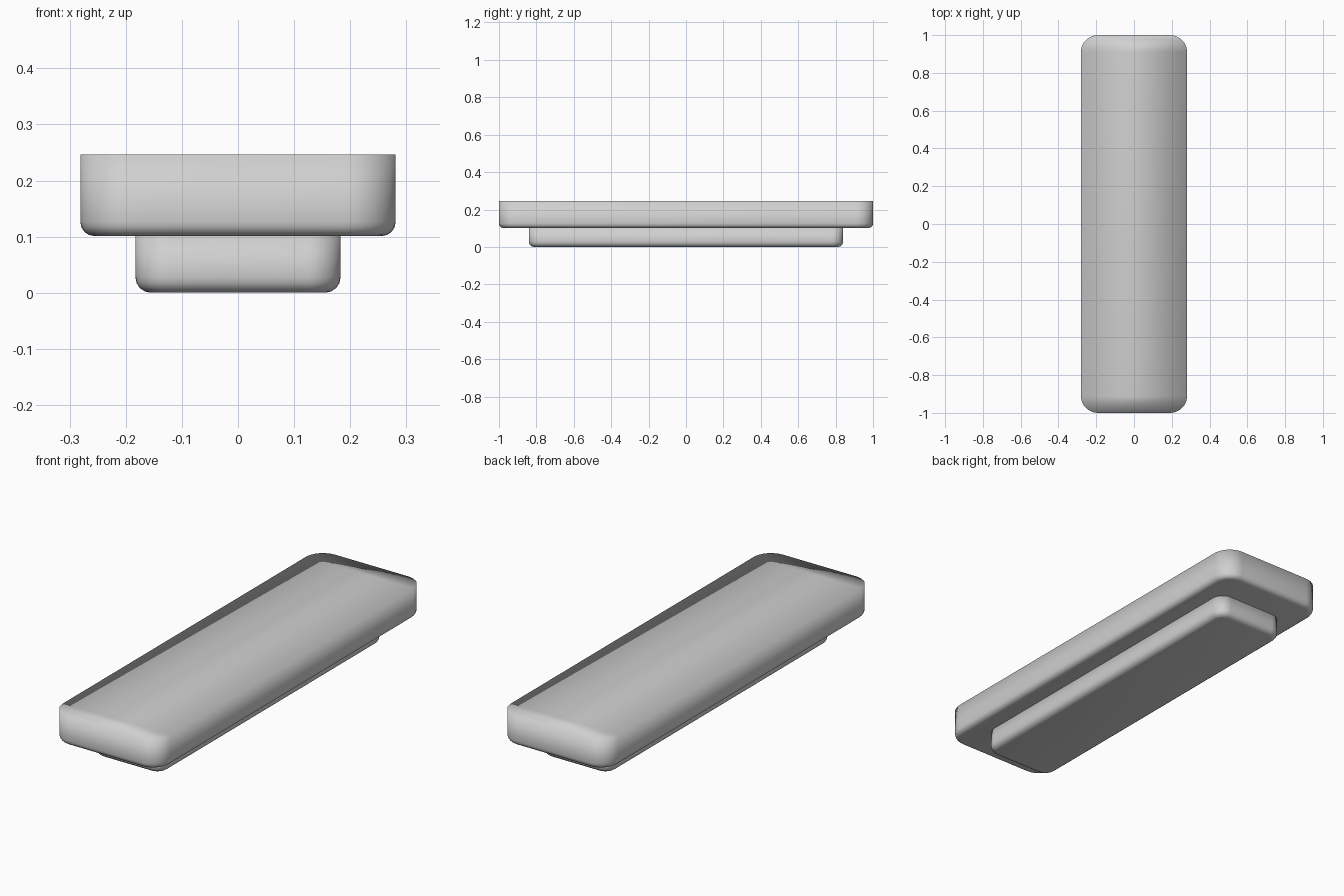
import bpy
import bmesh
import math

cube = bpy.data.objects.get("Cube")
if cube:
    bpy.data.objects.remove(cube)

# Single plain grey
grey = bpy.data.materials.new("light_grey")
grey.use_nodes = True
colour = (0.63, 0.63, 0.63, 1)
grey.diffuse_color = colour
grey.node_tree.nodes["Principled BSDF"].inputs["Base Color"].default_value = colour

CORNER_STEPS = 8
EDGE_STEPS = 4


def outline(half_x, half_y, radius):
    """Rounded rectangle, counter-clockwise from the +x side."""
    points = []
    for corner, (sx, sy) in enumerate([(1, 1), (-1, 1), (-1, -1), (1, -1)]):
        for i in range(CORNER_STEPS + 1):
            a = math.pi / 2 * (corner + i / CORNER_STEPS)
            points.append((sx * (half_x - radius) + radius * math.cos(a),
                           sy * (half_y - radius) + radius * math.sin(a)))
    return points


def rounded_slab(name, half_x, half_y, bottom, top, corner, edge):
    """Slab with round corners, a soft bottom edge and a flat top."""
    bm = bmesh.new()
    levels = []
    for i in range(EDGE_STEPS + 1):
        a = math.pi / 2 * i / EDGE_STEPS
        levels.append((edge * (1 - math.sin(a)), bottom + edge * (1 - math.cos(a))))
    levels.append((0, top))
    rings = []
    for inset, z in levels:
        pts = outline(half_x - inset, half_y - inset, corner - inset)
        rings.append([bm.verts.new((x, y, z)) for x, y in pts])

    # Side walls
    count = len(rings[0])
    for low, high in zip(rings, rings[1:]):
        for i in range(count):
            j = (i + 1) % count
            bm.faces.new((low[i], low[j], high[j], high[i]))

    # Flat underside, and a top split along its long diagonal
    bm.faces.new(rings[0][::-1])
    cap = rings[-1]
    split = 2 * (CORNER_STEPS + 1) - 1
    bm.faces.new(cap[split:])
    bm.faces.new([cap[-1]] + cap[:split + 1])

    for face in bm.faces:
        face.smooth = True
    mesh = bpy.data.meshes.new(name)
    bm.to_mesh(mesh)
    bm.free()
    mesh.materials.append(grey)
    obj = bpy.data.objects.new(name, mesh)
    bpy.context.collection.objects.link(obj)
    return obj


# Wide upper body over a narrower foot
rounded_slab("upper_body", 0.281, 1.0, 0.101, 0.246, 0.09, 0.025)
rounded_slab("lower_foot", 0.183, 0.84, 0.0, 0.102, 0.06, 0.028)
